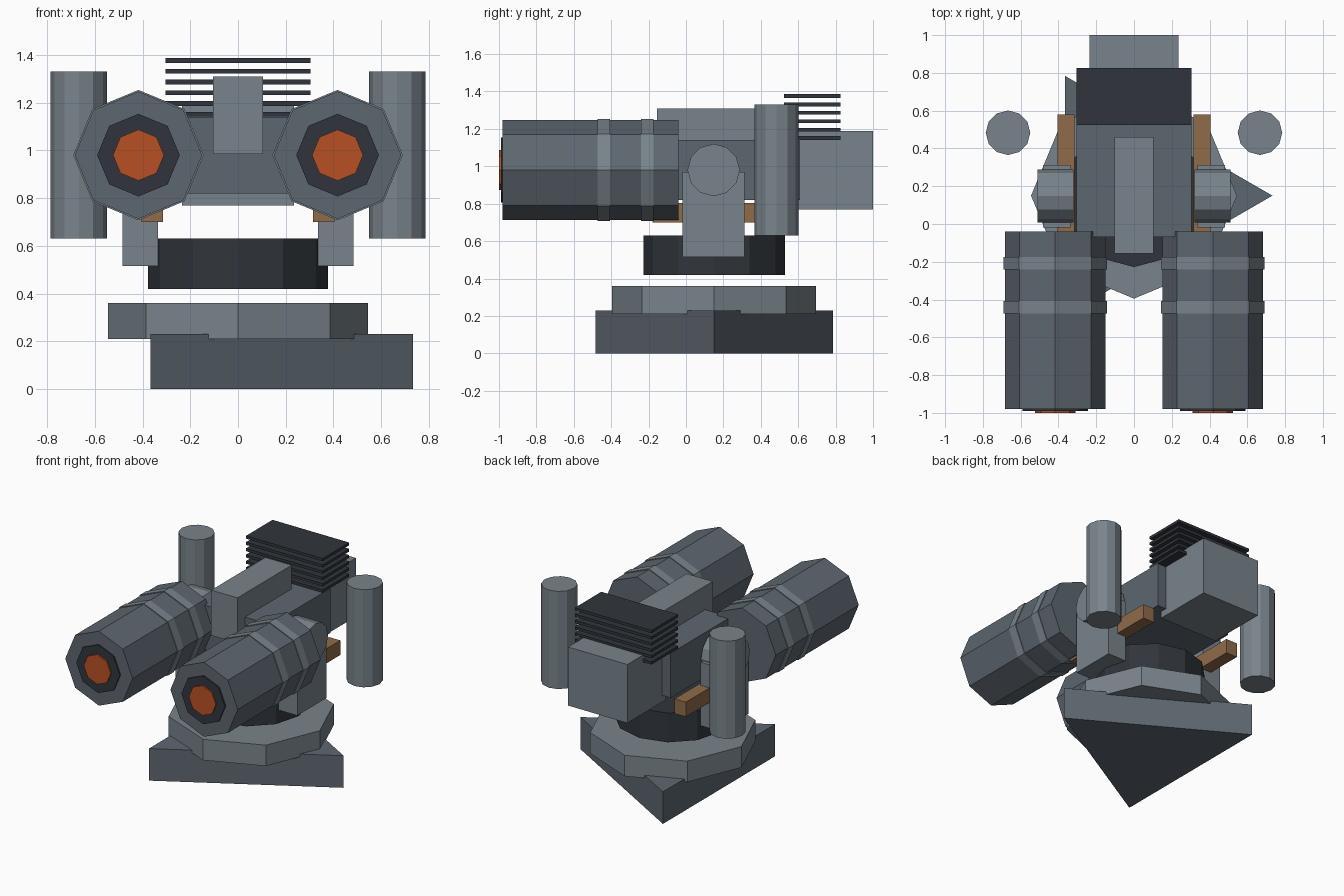
import bpy
from math import pi

if "Cube" in bpy.data.objects:
    bpy.data.objects.remove(bpy.data.objects["Cube"])

def material(name, rgb):
    m = bpy.data.materials.new(name)
    m.diffuse_color = (*rgb, 1)
    m.use_nodes = True
    m.node_tree.nodes["Principled BSDF"].inputs["Base Color"].default_value = m.diffuse_color
    return m

LIGHT = material("light_steel", (0.19, 0.23, 0.26))
MID = material("mid_steel", (0.11, 0.135, 0.16))
DARK = material("dark_steel", (0.03, 0.036, 0.045))
BROWN = material("bronze", (0.28, 0.15, 0.065))
ORANGE = material("glow_orange", (0.48, 0.08, 0.017))

def finish(name, mat):
    o = bpy.context.object
    o.name = name
    o.data.materials.append(mat)
    bpy.ops.object.transform_apply(location=False, rotation=True, scale=True)
    return o

def box(name, x, y, z, mat):
    """Box from (min, max) ranges on each axis."""
    r = (x, y, z)
    bpy.ops.mesh.primitive_cube_add(size=1, location=[(a + b) / 2 for a, b in r])
    bpy.context.object.scale = [b - a for a, b in r]
    return finish(name, mat)

def prism(name, sides, radius, center, span, axis, mat, turn=0):
    """Regular prism along an axis; center gives the two other coordinates."""
    loc = list(center)
    loc.insert("xyz".index(axis), sum(span) / 2)
    rot = {"x": (0, pi / 2, 0), "y": (pi / 2, 0, 0), "z": (0, 0, turn)}[axis]
    bpy.ops.mesh.primitive_cylinder_add(vertices=sides, radius=radius,
                                        depth=span[1] - span[0], location=loc, rotation=rot)
    return finish(name, mat)

# Pedestal: triangular foot, octagonal plate, turntable drum
prism("triangular_foot", 3, 0.733, (0, 0.15), (0, 0.23), "z", MID, -pi / 2)
prism("octagonal_plate", 8, 0.545, (0, 0.15), (0.21, 0.36), "z", LIGHT)
prism("turntable_drum", 12, 0.378, (0, 0.15), (0.42, 0.63), "z", DARK)

# Central body, top spine and rear housing
box("body", (-0.305, 0.305), (-0.07, 0.61), (0.82, 1.14), MID)
box("top_spine", (-0.104, 0.104), (-0.155, 0.46), (0.985, 1.31), LIGHT)
box("rear_housing", (-0.235, 0.235), (0.56, 1.0), (0.77, 1.19), LIGHT)

# Stack of cooling fins
for i in range(6):
    z = 1.151 + 0.045 * i
    box(f"cooling_fin_{i + 1}", (-0.304, 0.304), (0.525, 0.825), (z - 0.01, z + 0.01), DARK)

# Mirrored parts
for side, s in (("left", -1), ("right", 1)):
    def span(a, b):
        return tuple(sorted((s * a, s * b)))

    # Yoke arm, pivot, rail and upright canister
    box(f"yoke_arm_{side}", span(0.335, 0.483), (-0.018, 0.312), (0.515, 0.97), LIGHT)
    prism(f"pivot_{side}", 12, 0.14, (0.148, 0.98), span(0.32, 0.512), "x", LIGHT)
    box(f"rail_{side}", span(0.315, 0.405), (-0.18, 0.58), (0.70, 0.805), BROWN)
    prism(f"canister_{side}", 12, 0.118, (s * 0.667, 0.483), (0.63, 1.33), "z", LIGHT)

    # Barrel with two bands and glowing muzzle
    c = (s * 0.417, 0.98)
    prism(f"barrel_{side}", 8, 0.267, c, (-0.98, -0.04), "y", MID)
    for n, y in enumerate((-0.44, -0.208)):
        prism(f"barrel_band_{n + 1}_{side}", 8, 0.273, c, (y - 0.033, y + 0.033), "y", LIGHT)
    prism(f"muzzle_ring_{side}", 8, 0.173, c, (-0.99, -0.95), "y", DARK)
    prism(f"muzzle_glow_{side}", 8, 0.107, c, (-1.0, -0.96), "y", ORANGE)
